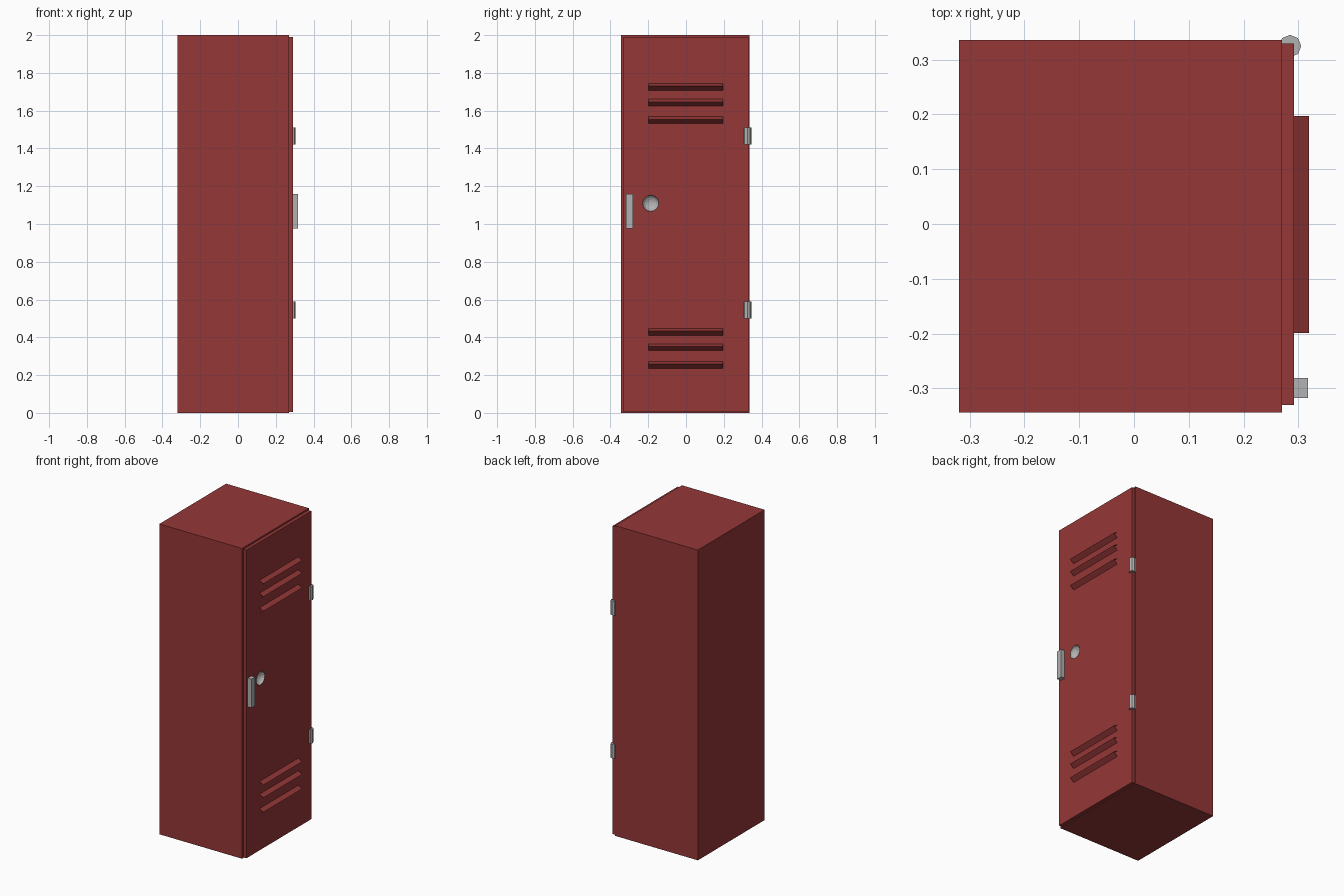
import bpy, bmesh, math
from mathutils import Matrix

if "Cube" in bpy.data.objects:
    bpy.data.objects.remove(bpy.data.objects["Cube"])


def material(name, rgb):
    m = bpy.data.materials.new(name)
    m.diffuse_color = (*rgb, 1)
    m.use_nodes = True
    m.node_tree.nodes["Principled BSDF"].inputs["Base Color"].default_value = m.diffuse_color
    return m


RED = material("dark_red_paint", (0.30, 0.038, 0.038))
GREY = material("grey_metal", (0.45, 0.45, 0.45))


def finish(name, bm, mat):
    me = bpy.data.meshes.new(name)
    bm.to_mesh(me)
    bm.free()
    if mat:
        me.materials.append(mat)
    ob = bpy.data.objects.new(name, me)
    bpy.context.scene.collection.objects.link(ob)
    return ob


def box(name, lo, hi, mat):
    bm = bmesh.new()
    bmesh.ops.create_cube(bm, size=1)
    for v in bm.verts:
        v.co = [l + (c + 0.5) * (h - l) for c, l, h in zip(v.co, lo, hi)]
    return finish(name, bm, mat)


def cylinder(name, centre, radius, depth, sides, mat, rot=Matrix()):
    bm = bmesh.new()
    bmesh.ops.create_cone(bm, cap_ends=True, segments=sides, radius1=radius,
                          radius2=radius, depth=depth,
                          matrix=Matrix.Translation(centre) @ rot)
    return finish(name, bm, mat)


DOOR_X = 0.292
ALONG_X = Matrix.Rotation(math.pi / 2, 4, 'Y')

# Cabinet and door
body = box("locker_body", (-0.32, -0.344, 0), (0.27, 0.336, 2), RED)
door = box("door", (0.27, -0.331, 0.004), (DOOR_X, 0.33, 1.99), RED)

# Round recess for the dial, cut through the door into the body
DIAL = (DOOR_X, -0.187, 1.11)
SIDES, RADIUS, DEPTH = 16, 0.043, 0.03
cutter = cylinder("dial_cutter", DIAL, RADIUS, 2 * DEPTH + 0.004, SIDES, None, ALONG_X)
cutter.hide_render = True
cutter.hide_viewport = True
for ob in (body, door):
    mod = ob.modifiers.new("dial_hole", 'BOOLEAN')
    mod.operation = 'DIFFERENCE'
    mod.solver = 'EXACT'
    mod.object = cutter

# Concave dish lining the recess
bm = bmesh.new()
bmesh.ops.create_uvsphere(bm, u_segments=SIDES, v_segments=8, radius=RADIUS)
bmesh.ops.delete(bm, geom=[v for v in bm.verts if v.co.z > 0.001], context='VERTS')
bmesh.ops.scale(bm, vec=(1, 1, DEPTH / RADIUS), verts=bm.verts)
bmesh.ops.reverse_faces(bm, faces=bm.faces)
bmesh.ops.transform(bm, matrix=Matrix.Translation(DIAL) @ ALONG_X, verts=bm.verts)
finish("dial_dish", bm, GREY)

# Bent, open-ended vent louvres
def louvre(name, z):
    profile = [(DOOR_X, z + 0.018), (0.32, z + 0.003), (DOOR_X, z - 0.019)]
    bm = bmesh.new()
    rows = [[bm.verts.new((x, y, h)) for y in (-0.199, 0.197)] for x, h in profile]
    for a, b in zip(rows, rows[1:]):
        bm.faces.new((b[0], b[1], a[1], a[0]))
    finish(name, bm, RED)


for where, heights in (("upper", (1.727, 1.644, 1.55)), ("lower", (0.43, 0.348, 0.255))):
    for i, z in enumerate(heights):
        louvre(f"{where}_louvre_{i + 1}", z)

# Handle and eight-sided hinges
box("handle", (DOOR_X, -0.318, 0.975), (0.318, -0.281, 1.16), GREY)
for name, z in (("lower_hinge", 0.544), ("upper_hinge", 1.467)):
    cylinder(name, (0.285, 0.325, z), 0.0205, 0.09, 8, GREY)
